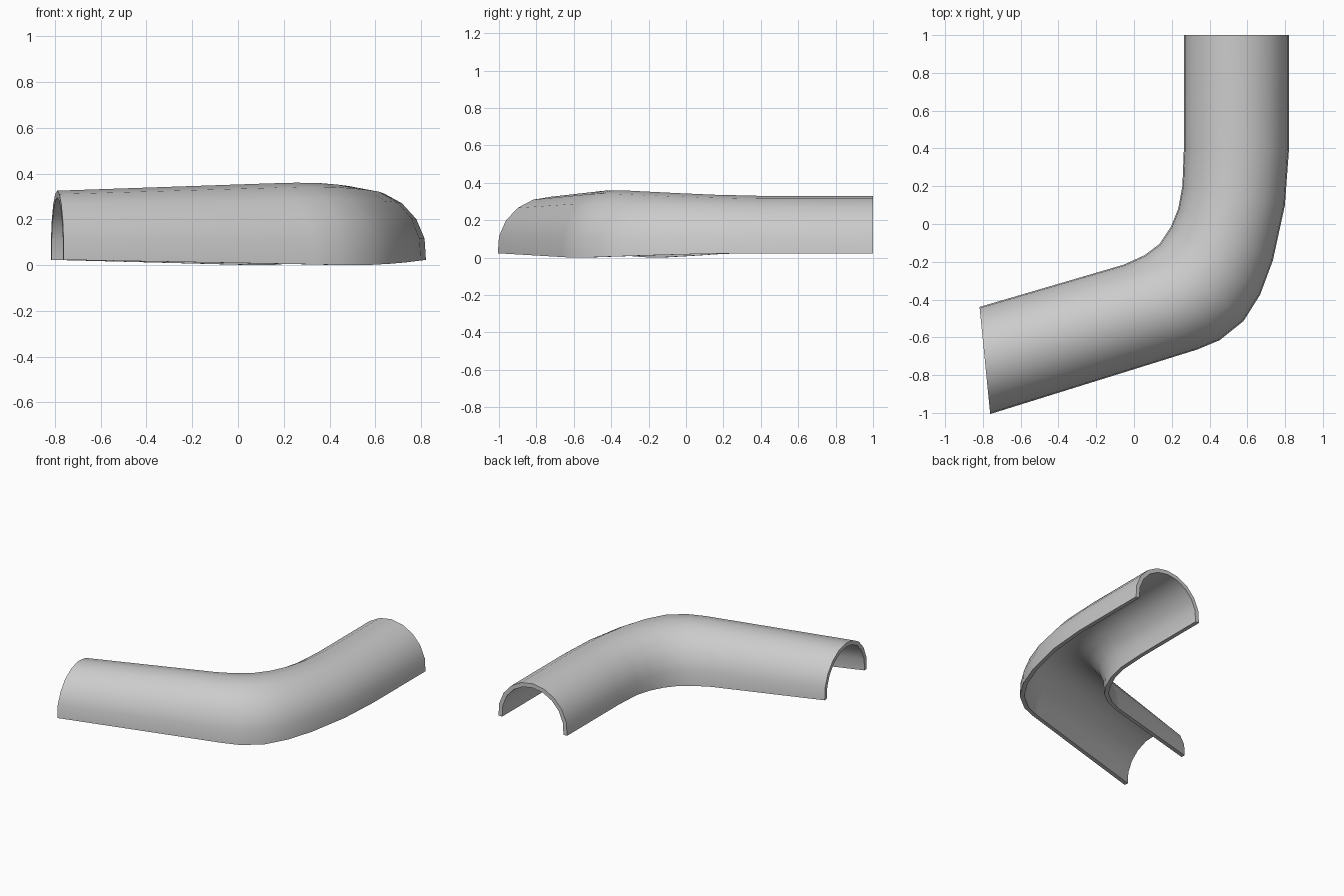
import bpy, bmesh, math
from mathutils import Vector

if "Cube" in bpy.data.objects:
    bpy.data.objects.remove(bpy.data.objects["Cube"])

# Plan path: inner edge xy, outer edge xy, bottom z, top z for each section
SECTIONS = [
    ((0.27, 1.00), (0.815, 1.00), 0.023, 0.33),
    ((0.27, 0.40), (0.815, 0.40), 0.023, 0.33),
    ((0.262, 0.20), (0.793, 0.10), 0.020, 0.336),
    ((0.24, 0.08), (0.73, -0.19), 0.012, 0.345),
    ((0.20, -0.02), (0.663, -0.37), 0.006, 0.352),
    ((0.14, -0.11), (0.575, -0.51), 0.001, 0.358),
    ((0.06, -0.17), (0.45, -0.61), 0.0, 0.36),
    ((-0.05, -0.22), (0.33, -0.66), 0.003, 0.357),
    ((-0.817, -0.445), (-0.762, -1.00), 0.023, 0.325),
]
STEPS = 10        # sides of the arch
DIP = 6.0         # degrees the arch runs below its centre
WALL = 0.03
STEP = (180 + 2 * DIP) / STEPS


def section_ring(inner, outer, low, high):
    """Closed loop: outside arch, then inside arch backwards."""
    a, b = Vector(inner), Vector(outer)
    mid, half = (a + b) / 2, (b - a) / 2
    side = half.normalized()
    rx = half.length / math.cos(math.radians(STEP - DIP))
    s = math.sin(math.radians(DIP))
    rz = (high - low) / (1 + s)
    zc = low + rz * s

    def arch(rx, rz):
        pts = []
        for i in range(STEPS + 1):
            t = math.radians(-DIP + STEP * i)
            p = mid + side * rx * math.cos(t)
            z = low if i in (0, STEPS) else zc + rz * math.sin(t)
            pts.append(Vector((p.x, p.y, z)))
        return pts

    return arch(rx, rz) + arch(rx - WALL, rz - WALL)[::-1]


# Bent half-pipe cover, lofted through the sections
bm = bmesh.new()
rings = [[bm.verts.new(p) for p in section_ring(*s)] for s in SECTIONS]
n = len(rings[0])
for r0, r1 in zip(rings, rings[1:]):
    for i in range(n):
        j = (i + 1) % n
        bm.faces.new((r0[i], r0[j], r1[j], r1[i]))

# End rims
for ring in (rings[0], rings[-1]):
    for i in range(STEPS):
        bm.faces.new((ring[i], ring[i + 1], ring[n - 2 - i], ring[n - 1 - i]))
bmesh.ops.recalc_face_normals(bm, faces=bm.faces)

mesh = bpy.data.meshes.new("bent_half_pipe")
bm.to_mesh(mesh)
bm.free()
pipe = bpy.data.objects.new("bent_half_pipe", mesh)
bpy.context.collection.objects.link(pipe)
bpy.context.view_layer.objects.active = pipe
pipe.select_set(True)
bpy.ops.object.shade_smooth_by_angle(angle=math.radians(40))
